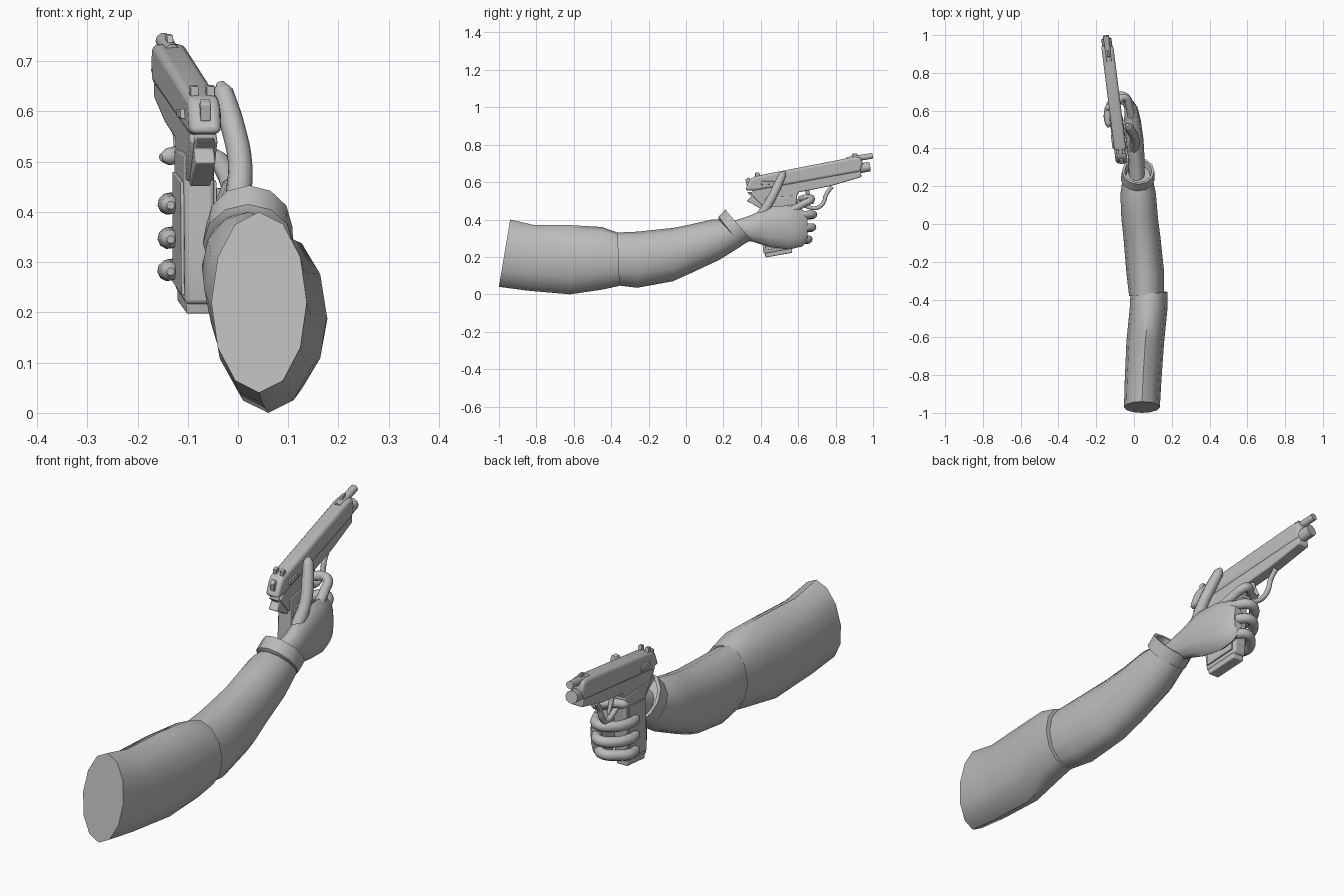
import bpy, bmesh, math
from mathutils import Vector

cube = bpy.data.objects.get("Cube")
if cube:
    bpy.data.objects.remove(cube, do_unlink=True)

grey = bpy.data.materials.new("plain_grey")
grey.use_nodes = True
grey.diffuse_color = (0.5, 0.5, 0.5, 1)
grey.node_tree.nodes["Principled BSDF"].inputs["Base Color"].default_value = (0.5, 0.5, 0.5, 1)


def finish(obj, angle):
    bpy.ops.object.select_all(action='DESELECT')
    obj.select_set(True)
    bpy.context.view_layer.objects.active = obj
    obj.data.materials.clear()
    obj.data.materials.append(grey)
    bpy.ops.object.shade_smooth_by_angle(angle=math.radians(angle))
    return obj


def from_bmesh(name, bm, angle, bevel=0):
    bmesh.ops.recalc_face_normals(bm, faces=bm.faces)
    mesh = bpy.data.meshes.new(name)
    bm.to_mesh(mesh)
    bm.free()
    obj = bpy.data.objects.new(name, mesh)
    bpy.context.collection.objects.link(obj)
    if bevel:
        mod = obj.modifiers.new("rounding", 'BEVEL')
        mod.width, mod.segments, mod.limit_method = bevel, 3, 'ANGLE'
    return finish(obj, angle)


def loft(name, rings, sides=12, angle=50):
    """Rings are (y, centre x, half width, top z, bottom z, lean of the ring in y)."""
    bm = bmesh.new()
    loops = []
    for y, cx, hw, top, bot, lean in rings:
        loop = []
        for i in range(sides):
            a = math.tau * i / sides
            c, s = math.cos(a), math.sin(a)
            loop.append(bm.verts.new((cx + hw * c, y + lean * s,
                                      (top + bot) / 2 + (top - bot) / 2 * s)))
        loops.append(loop)
    for a, b in zip(loops, loops[1:]):
        for i in range(sides):
            j = (i + 1) % sides
            bm.faces.new((a[i], a[j], b[j], b[i]))
    bm.faces.new(loops[0])
    bm.faces.new(loops[-1])
    return from_bmesh(name, bm, angle)


def gun_x(y):
    """Sideways position of the pistol's centre plane, which is turned slightly."""
    return -0.065 - 0.125 * (y - 0.33)


def plate(name, outline, half, bevel=0, offset=0):
    """Extrude a (y, z) outline sideways along the pistol's centre plane."""
    bm = bmesh.new()
    sides = [[bm.verts.new((gun_x(y) + offset + s * half, y, z)) for y, z in outline]
             for s in (-1, 1)]
    bm.faces.new(sides[0])
    bm.faces.new(sides[1])
    n = len(outline)
    for i in range(n):
        j = (i + 1) % n
        bm.faces.new((sides[0][i], sides[0][j], sides[1][j], sides[1][i]))
    return from_bmesh(name, bm, 35, bevel)


def tube(name, points, radii, smooth=True, angle=60):
    """Round tube through points with a radius at each one."""
    curve = bpy.data.curves.new(name, 'CURVE')
    curve.dimensions = '3D'
    curve.bevel_depth = 1
    curve.bevel_resolution = 3
    curve.resolution_u = 5
    curve.use_fill_caps = True
    spline = curve.splines.new('BEZIER')
    spline.bezier_points.add(len(points) - 1)
    for p, co, r in zip(spline.bezier_points, points, radii):
        p.co, p.radius = co, r
        p.handle_left_type = p.handle_right_type = 'AUTO' if smooth else 'VECTOR'
    obj = bpy.data.objects.new(name, curve)
    bpy.context.collection.objects.link(obj)
    bpy.ops.object.select_all(action='DESELECT')
    obj.select_set(True)
    bpy.context.view_layer.objects.active = obj
    bpy.ops.object.convert(target='MESH')
    return finish(bpy.context.object, angle)


def finger(name, points, r):
    """Digit with a rounded tip added past the last point."""
    pts = [Vector(p) for p in points]
    tip = pts[-1] + (pts[-1] - pts[-2]).normalized() * r * 0.8
    radii = [r * 1.1] + [r] * (len(pts) - 2) + [r * 0.85, r * 0.35]
    return tube(name, pts + [tip], radii)


# Sleeves
loft("upper_sleeve", [
    (-0.97, 0.042, 0.095, 0.40, 0.04, 0.03),
    (-0.83, 0.048, 0.097, 0.37, 0.02, 0.02),
    (-0.62, 0.060, 0.100, 0.37, 0.00, 0),
    (-0.45, 0.077, 0.100, 0.36, 0.025, 0),
    (-0.36, 0.080, 0.098, 0.33, 0.045, -0.005)])
loft("lower_sleeve", [
    (-0.38, 0.066, 0.092, 0.33, 0.05, 0),
    (-0.26, 0.060, 0.100, 0.335, 0.035, 0),
    (-0.07, 0.042, 0.098, 0.355, 0.07, 0),
    (0.03, 0.030, 0.097, 0.375, 0.115, 0),
    (0.16, 0.022, 0.094, 0.40, 0.185, -0.02),
    (0.25, 0.020, 0.078, 0.40, 0.26, -0.05)])
loft("cuff", [
    (0.235, 0.020, 0.074, 0.40, 0.265, -0.06),
    (0.235, 0.020, 0.090, 0.415, 0.26, -0.06),
    (0.280, 0.022, 0.086, 0.453, 0.29, -0.07),
    (0.280, 0.022, 0.072, 0.438, 0.30, -0.06),
    (0.255, 0.022, 0.064, 0.42, 0.29, -0.055)], angle=40)

# Hand
loft("palm", [
    (0.25, 0.015, 0.042, 0.385, 0.30, -0.02),
    (0.35, 0.012, 0.044, 0.42, 0.28, -0.01),
    (0.45, 0.002, 0.048, 0.47, 0.252, 0),
    (0.55, -0.008, 0.044, 0.475, 0.24, 0),
    (0.62, -0.016, 0.034, 0.455, 0.255, 0),
    (0.65, -0.024, 0.020, 0.43, 0.285, 0)])
finger("thumb", [(0.0, 0.40, 0.42), (0.004, 0.45, 0.50),
                 (-0.013, 0.49, 0.58), (-0.03, 0.517, 0.64)], 0.024)
finger("index_finger", [(-0.01, 0.55, 0.44), (-0.025, 0.62, 0.48),
                        (-0.05, 0.67, 0.508), (-0.10, 0.64, 0.515), (-0.14, 0.615, 0.51)], 0.020)
for label, z, reach in (("middle", 0.42, 0.68), ("ring", 0.352, 0.675), ("little", 0.288, 0.655)):
    finger(label + "_finger", [
        (-0.012, 0.57, z), (-0.03, reach - 0.03, z + 0.006), (-0.065, reach, z + 0.006),
        (-0.115, reach - 0.035, z), (-0.138, 0.58, z - 0.004), (-0.135, 0.53, z - 0.006)], 0.022)

# Pistol body
plate("slide", [(0.315, 0.556), (0.34, 0.61), (0.36, 0.63), (0.89, 0.733), (0.935, 0.735),
                (0.945, 0.70), (0.935, 0.655), (0.37, 0.553)], 0.032, 0.014)
plate("frame", [(0.345, 0.54), (0.37, 0.56), (0.935, 0.662), (0.938, 0.627),
                (0.77, 0.578), (0.60, 0.545), (0.585, 0.50), (0.42, 0.46)], 0.027, 0.006)
plate("beavertail", [(0.325, 0.545), (0.35, 0.525), (0.325, 0.498), (0.37, 0.475),
                     (0.41, 0.45), (0.47, 0.50), (0.45, 0.56)], 0.02, 0.004)
plate("grip", [(0.42, 0.52), (0.595, 0.53), (0.585, 0.40), (0.578, 0.245),
               (0.415, 0.215), (0.405, 0.30), (0.42, 0.42)], 0.03, 0.01)
for side, s in (("left", 1), ("right", -1)):
    plate(side + "_grip_panel", [(0.435, 0.46), (0.57, 0.48), (0.565, 0.26), (0.425, 0.235)],
          0.004, 0.002, s * 0.032)
plate("magazine_base", [(0.42, 0.23), (0.568, 0.25), (0.568, 0.222), (0.425, 0.197)], 0.026, 0.004)

# Barrel, rod, guard and trigger
for label, y0, z0, y1, z1, r in (("upper_barrel", 0.86, 0.718, 0.997, 0.741, 0.016),
                                 ("lower_barrel", 0.90, 0.668, 0.982, 0.683, 0.027)):
    tube(label, [(gun_x(y0), y0, z0), (gun_x(y1), y1, z1)], [r, r], False, 40)
guard = [(0.59, 0.50), (0.64, 0.472), (0.70, 0.462), (0.735, 0.49), (0.75, 0.535), (0.78, 0.575)]
tube("trigger_guard", [(gun_x(y), y, z) for y, z in guard], [0.011] * len(guard))
trigger = [(0.645, 0.56), (0.66, 0.52), (0.68, 0.485)]
tube("trigger", [(gun_x(y), y, z) for y, z in trigger], [0.011, 0.009, 0.006])

# Hammer, sights and levers
plate("hammer", [(0.325, 0.58), (0.318, 0.615), (0.335, 0.625), (0.365, 0.59)], 0.01, 0.003)
for side, s in (("left", 1), ("right", -1)):
    plate(side + "_rear_sight", [(0.37, 0.625), (0.37, 0.65), (0.39, 0.653), (0.40, 0.63)],
          0.008, 0.002, s * 0.016)
    plate(side + "_safety", [(0.40, 0.585), (0.405, 0.605), (0.47, 0.605), (0.47, 0.59)],
          0.006, 0.002, s * 0.034)
plate("front_sight", [(0.88, 0.725), (0.89, 0.752), (0.915, 0.754), (0.92, 0.73)], 0.006, 0.002)
